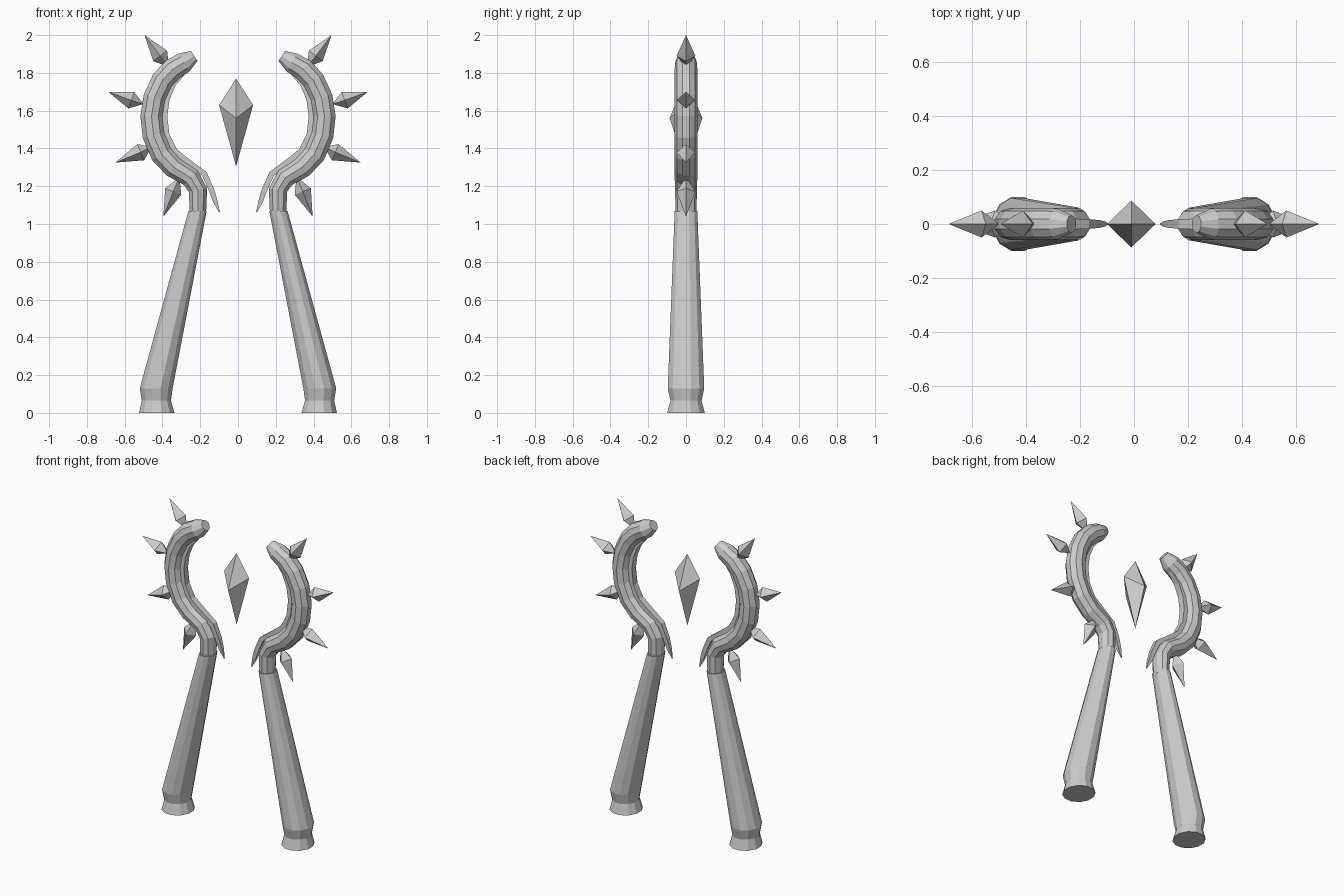
import bpy, bmesh, math
from mathutils import Vector

cube = bpy.data.objects.get("Cube")
if cube:
    bpy.data.objects.remove(cube, do_unlink=True)

stone = bpy.data.materials.new("grey stone")
stone.use_nodes = True
stone.diffuse_color = (0.6, 0.6, 0.6, 1)
stone.node_tree.nodes["Principled BSDF"].inputs["Base Color"].default_value = (0.6, 0.6, 0.6, 1)


def finish(name, bm):
    bmesh.ops.recalc_face_normals(bm, faces=bm.faces[:])
    mesh = bpy.data.meshes.new(name)
    bm.to_mesh(mesh)
    bm.free()
    mesh.materials.append(stone)
    obj = bpy.data.objects.new(name, mesh)
    bpy.context.collection.objects.link(obj)
    return obj


def sweep(name, side, path, sides, level=False):
    """Loft rings along (x, z, in-plane radius, y radius) stations."""
    bm = bmesh.new()
    rings = []
    for i, (x, z, rx, ry) in enumerate(path):
        a, b = path[max(i - 1, 0)], path[min(i + 1, len(path) - 1)]
        along = Vector((b[0] - a[0], 0, b[1] - a[1])).normalized()
        across = Vector((1, 0, 0)) if level else Vector((along.z, 0, -along.x))
        ring = []
        for k in range(sides):
            t = math.tau * (k + 0.5) / sides
            p = Vector((x, 0, z)) + across * rx * math.cos(t) + Vector((0, ry * math.sin(t), 0))
            ring.append(bm.verts.new((p.x * side, p.y, p.z)))
        rings.append(ring)
    for lower, upper in zip(rings, rings[1:]):
        for k in range(sides):
            n = (k + 1) % sides
            bm.faces.new((lower[k], lower[n], upper[n], upper[k]))
    bm.faces.new(rings[0])
    bm.faces.new(rings[-1])
    return finish(name, bm)


def bipyramid(name, tail, belt, tip):
    bm = bmesh.new()
    ends = [bm.verts.new(tail), bm.verts.new(tip)]
    ring = [bm.verts.new(p) for p in belt]
    for end in ends:
        for k in range(4):
            bm.faces.new((end, ring[k], ring[(k + 1) % 4]))
    return finish(name, bm)


# Stations of one staff, on the +x side
leg = [(0.43, 0, 0.097, 0.103), (0.432, 0.065, 0.08, 0.085),
       (0.433, 0.13, 0.09, 0.1), (0.214, 1.07, 0.05, 0.062)]
hook = [(0.212, 1.05, 0.045, 0.055), (0.212, 1.18, 0.052, 0.058), (0.25, 1.245, 0.055, 0.06),
        (0.34, 1.3, 0.06, 0.06), (0.405, 1.37, 0.062, 0.06), (0.447, 1.47, 0.062, 0.06),
        (0.458, 1.57, 0.062, 0.06), (0.442, 1.67, 0.062, 0.06), (0.4, 1.76, 0.062, 0.06),
        (0.345, 1.82, 0.062, 0.06), (0.285, 1.855, 0.058, 0.058), (0.232, 1.89, 0.033, 0.033)]
blade = [(0.285, 1.8, 0.012, 0.02), (0.345, 1.74, 0.022, 0.03), (0.378, 1.66, 0.022, 0.03),
         (0.39, 1.57, 0.022, 0.03), (0.378, 1.47, 0.022, 0.03), (0.335, 1.385, 0.022, 0.03),
         (0.26, 1.325, 0.022, 0.03), (0.178, 1.265, 0.022, 0.025), (0.14, 1.18, 0.02, 0.02),
         (0.12, 1.12, 0.017, 0.014), (0.098, 1.062, 0.003, 0.003)]
# Spikes as (tail, belt centre, tip) in x, z
spikes = [((0.365, 1.83), (0.412, 1.89), (0.495, 2.0)),
          ((0.5, 1.635), (0.565, 1.655), (0.687, 1.7)),
          ((0.455, 1.41), (0.515, 1.38), (0.65, 1.325)),
          ((0.31, 1.25), (0.343, 1.172), (0.395, 1.04))]

for side, word in ((1, "left"), (-1, "right")):
    sweep(word + "_staff_leg", side, leg, 12, level=True)
    sweep(word + "_staff_hook", side, hook, 10)
    sweep(word + "_hook_inner_blade", side, blade, 4)
    for number, (tail, mid, tip) in enumerate(spikes, 1):
        tail, mid, tip = (Vector((x * side, 0, z)) for x, z in (tail, mid, tip))
        d = (tip - mid).normalized()
        wide = Vector((d.z, 0, -d.x)) * 0.046
        deep = Vector((0, 0.05, 0))
        bipyramid(f"{word}_spike_{number}", tail, (mid + wide, mid + deep, mid - wide, mid - deep), tip)

# Floating crystal, its front and back corners set lower than the side ones
bipyramid("floating_crystal", (-0.01, 0, 1.305),
          ((0.08, 0, 1.63), (-0.01, 0.087, 1.56), (-0.1, 0, 1.63), (-0.01, -0.087, 1.56)),
          (-0.01, 0, 1.77))
